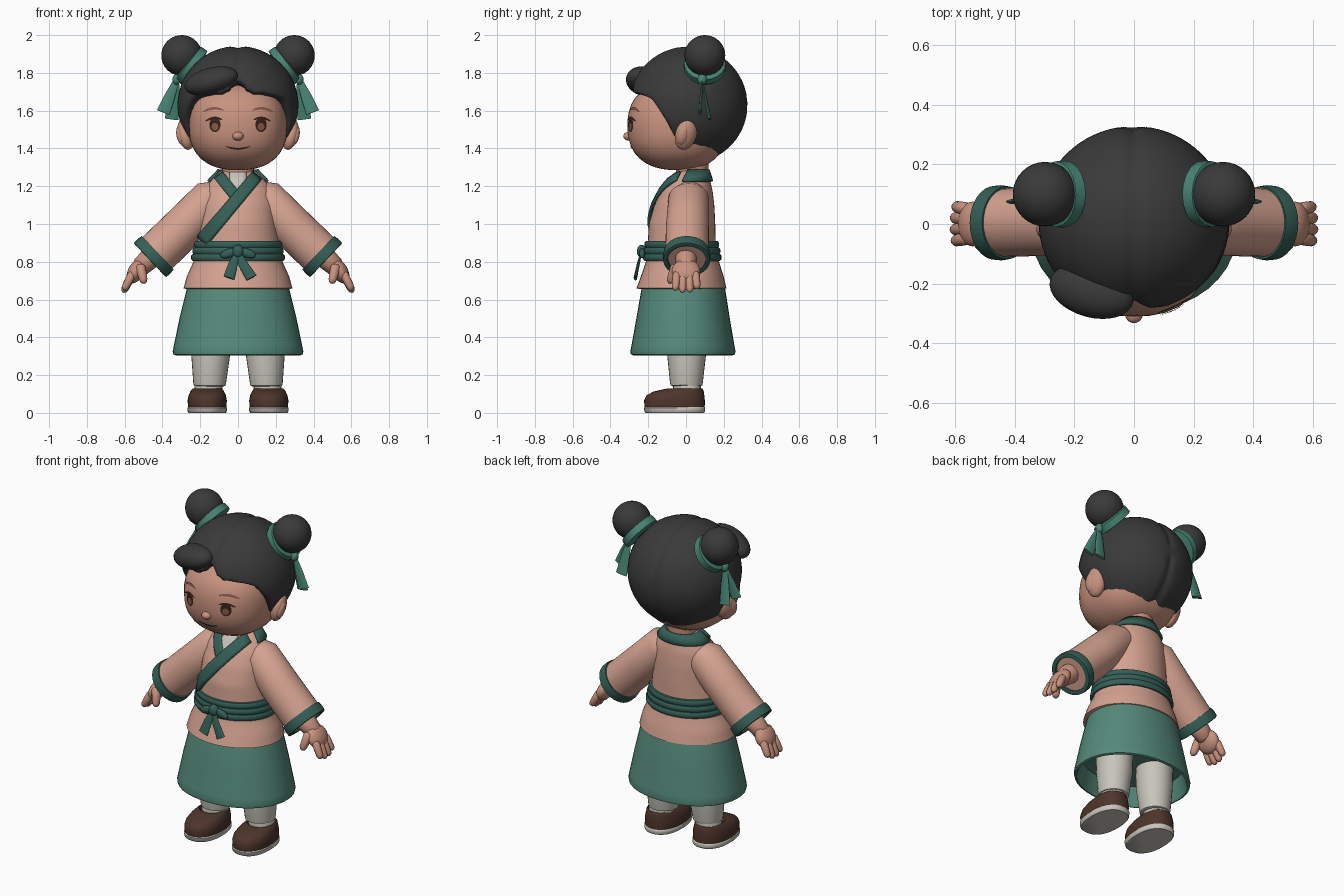
import bpy, bmesh, math
from math import sin, cos, pi, radians
from mathutils import Vector, Euler

if "Cube" in bpy.data.objects:
    bpy.data.objects.remove(bpy.data.objects["Cube"])
V = Vector


def material(name, *rgb):
    m = bpy.data.materials.new(name)
    m.use_nodes = True
    m.diffuse_color = (*rgb, 1)
    m.node_tree.nodes["Principled BSDF"].inputs["Base Color"].default_value = (*rgb, 1)
    return m


SKIN = material("skin", .58, .29, .21)
CLOTH = material("pink cloth", .66, .36, .28)
TEAL = material("teal skirt", .09, .25, .195)
TRIM = material("dark teal trim", .035, .115, .095)
RIBBON = material("ribbon teal", .065, .23, .175)
HAIR = material("charcoal hair", .042, .042, .042)
WHITE = material("off white", .58, .56, .50)
BROWN = material("shoe brown", .075, .035, .024)
DARK = material("eye brown", .04, .016, .012)
BROW = material("brow brown", .25, .10, .07)
made = []


def finish(name, bm, mat):
    bmesh.ops.recalc_face_normals(bm, faces=bm.faces)
    me = bpy.data.meshes.new(name)
    bm.to_mesh(me)
    bm.free()
    me.materials.append(mat)
    ob = bpy.data.objects.new(name, me)
    bpy.context.collection.objects.link(ob)
    made.append(ob)
    return ob


def skin_rows(name, rows, mat, wrap=True, cap=True, thick=0):
    """Bridge rows of points into one surface."""
    bm = bmesh.new()
    vs = [[bm.verts.new(p) for p in r] for r in rows]
    n = len(rows[0])
    for a, b in zip(vs, vs[1:]):
        for i in range(n if wrap else n - 1):
            j = (i + 1) % n
            bm.faces.new((a[i], a[j], b[j], b[i]))
    if wrap and cap:
        bm.faces.new(vs[0])
        bm.faces.new(vs[-1])
    ob = finish(name, bm, mat)
    if thick:
        mod = ob.modifiers.new("thickness", "SOLIDIFY")
        mod.thickness, mod.offset = thick, 0
    return ob


def sgnpow(v, p):
    return math.copysign(abs(v) ** p, v)


def oval(x, z, rx, front, back, p=1, n=40):
    cy, ry = (front + back) / 2, (back - front) / 2
    return [V((x + rx * sgnpow(cos(2 * pi * i / n), p), cy + ry * sgnpow(sin(2 * pi * i / n), p), z)) for i in range(n)]


def stack(name, x, table, mat, p=1):
    return skin_rows(name, [oval(x, z, rx, f, b, p) for z, rx, f, b in table], mat)


def tube(name, pts, radii, mat, flat=1, n=20):
    """Tube with rings square to its overall direction; flat thins it in depth."""
    pts = [V(p) for p in pts]
    d = (pts[-1] - pts[0]).normalized()
    a = d.cross(V((0, 1, 0))).normalized()
    b = a.cross(d)
    rows = [[p + a * r * cos(2 * pi * i / n) + b * r * flat * sin(2 * pi * i / n) for i in range(n)]
            for p, r in zip(pts, radii)]
    return skin_rows(name, rows, mat)


def capsule(name, p, q, r0, r1, mat, flat=1):
    p, q = V(p), V(q)
    ts = [0, .04, .15, .5, .82, .94, 1]
    ks = [.3, .75, 1, 1, .95, .7, .2]
    return tube(name, [p.lerp(q, t) for t in ts], [k * (r0 + (r1 - r0) * t) for t, k in zip(ts, ks)], mat, flat, 12)


def ball(name, loc, r, mat, rot=(0, 0, 0)):
    bm = bmesh.new()
    bmesh.ops.create_uvsphere(bm, u_segments=32, v_segments=20, radius=1)
    e = Euler(rot).to_matrix()
    for v in bm.verts:
        v.co = e @ V([c * k for c, k in zip(v.co, r)]) + V(loc)
    return finish(name, bm, mat)


def lerp_table(table, t):
    for a, b in zip(table, table[1:]):
        if t <= b[0]:
            k = max(0, (t - a[0]) / (b[0] - a[0]))
            return [u + (w - u) * k for u, w in zip(a[1:], b[1:])]
    return table[-1][1:]


# Head, with the face surface reused by the painted features
HC, HR, HP = V((0, -.045, 1.52)), V((.26, .265, .235)), 2.4


def face_y(x, z):
    k = 1 - abs(x / HR.x) ** HP - abs((z - HC.z) / HR.z) ** HP
    return HC.y - HR.y * max(k, 0) ** (1 / HP)


head = ball("head", (0, 0, 0), (1, 1, 1), SKIN)
for v in head.data.vertices:
    k = sum(abs(c) ** HP for c in v.co) ** (-1 / HP)
    v.co = HC + V([c * k * r for c, r in zip(v.co, HR)])
ball("nose", (0, -.3, 1.465), (.03, .032, .024), SKIN)
tube("neck", [(0, .03, 1.2), (0, .035, 1.36)], [.085, .085], SKIN)


def face_disc(name, cx, cz, rx, rz, mat, lift):
    rows = []
    for k in (1, .7, .4, .05):
        pts = [(cx + k * rx * cos(i * pi / 12), cz + k * rz * sin(i * pi / 12)) for i in range(24)]
        rows.append([V((x, face_y(x, z) - lift, z)) for x, z in pts])
    skin_rows(name, rows, mat, cap=False)


def face_arc(name, cx, cz, half, rise, w, mat, tilt=0):
    rows = []
    for i in range(13):
        t = i / 6 - 1
        x, z = cx + half * t, cz + rise * (1 - t * t) + tilt * t
        h = w * (1.05 - t * t) ** .5
        rows.append([V((x, face_y(x, q) - .004, q)) for q in (z - h, z + h)])
    skin_rows(name, rows, mat, wrap=False)


face_arc("mouth", 0, 1.412, .065, -.014, .005, DARK)

for s, side in ((1, "left"), (-1, "right")):
    face_disc(side + "_eye", s * .122, 1.525, .03, .038, DARK, .003)
    face_disc(side + "_iris", s * .122, 1.515, .018, .02, BROW, .005)
    face_arc(side + "_eyelash", s * .128, 1.548, .045, .013, .007, DARK, -s * .004)
    face_arc(side + "_eyebrow", s * .13, 1.598, .055, .014, .007, BROW, -s * .004)
    ball(side + "_ear", (s * .277, 0, 1.475), (.04, .058, .085), SKIN, (-.2, s * .25, s * .3))
    ball(side + "_inner_ear", (s * .30, -.015, 1.47), (.025, .033, .055), SKIN, (-.2, s * .25, s * .3))

# Hair shell: rings grow from the back to a hairline given by angle
HAIRLINE = [(-90, 80), (-52, 80), (-36, 100), (-16, 110), (8, 126), (20, 143), (35, 155), (60, 157), (90, 150)]
CEN, RAD = V((0, .012, 1.63)), V((.32, .316, .312))
rows = []
for k, shrink in [(i / 24, 1) for i in range(1, 25)] + [(1.02, .985), (1.03, .95), (1.03, .88), (1, .7)]:
    row = []
    for i in range(96):
        phi = 2 * pi * i / 96
        up = math.degrees(math.asin(sin(phi)))
        th = radians(lerp_table(HAIRLINE, up)[0]) * k
        d = V((sin(th) * cos(phi), cos(th), sin(th) * sin(phi)))
        groove = 1 - .035 * math.exp(-(d.x / .07) ** 2)
        row.append(CEN + V([c * r for c, r in zip(d, RAD)]) * shrink * groove)
    rows.append(row)
skin_rows("hair", rows, HAIR)
ball("side_swept_bang", (-.142, -.225, 1.757), (.148, .088, .07), HAIR, (.15, -.25, -.27))

# Hair buns with their ties
for s, side in ((1, "left"), (-1, "right")):
    ball(side + "_bun", (s * .298, .1, 1.892), (.108,) * 3, HAIR)
    ax = V((s * .79, 0, .61))
    c = V((s * .25, .1, 1.842))
    tube(side + "_bun_tie", [c - ax * .03, c - ax * .025, c + ax * .015, c + ax * .022],
         [.09, .112, .11, .09], RIBBON)
    knot = V((s * .325, .085, 1.765))
    ball(side + "_ribbon_knot", knot, (.022, .025, .028), RIBBON)
    for name, tip in (("front", (s * .395, .075, 1.59)), ("back", (s * .352, .125, 1.555))):
        tip = V(tip)
        tube(f"{side}_{name}_ribbon", [knot, knot.lerp(tip, .5), tip], [.014, .028, .036], RIBBON, .25)

# Jacket body
TORSO = [(.66, .288, -.262, .214), (.72, .272, -.24, .2), (.8, .236, -.212, .175), (.9, .216, -.202, .157),
         (1, .205, -.197, .155), (1.1, .2, -.168, .15), (1.18, .185, -.128, .14), (1.24, .14, -.085, .125),
         (1.28, .095, -.04, .11)]
body = [(.675, .25, -.225, .18), (.655, .27, -.245, .2)]
body += [(z, *lerp_table(TORSO, z)) for z in [.66 + .62 * i / 30 for i in range(31)]]
stack("jacket", 0, body, CLOTH)


def chest(x, z, lift):
    rx, f, b = lerp_table(TORSO, z)
    return V((x, (f + b) / 2 - (b - f) / 2 * max(0, 1 - (x / rx) ** 2) ** .5 - lift, z))


def lapel(name, p, q, w, lift, mat):
    p, q = V(p), V(q)
    side = V((p.y - q.y, q.x - p.x)).normalized() * w
    rows = []
    for i in range(21):
        c = p.lerp(q, i / 20)
        rows.append([chest(*(c + side * k), lift) for k in (-1, -.5, 0, .5, 1)])
    skin_rows(name, rows, mat, wrap=False, thick=.016)


lapel("undershirt", (0, 1.27), (0, 1.17), .045, .0, WHITE)
lapel("under_lapel", (-.1, 1.255), (.0, 1.13), .028, .004, TRIM)
lapel("over_lapel", (.1, 1.255), (-.19, .91), .032, .012, TRIM)
rows = []
for z in (1.225, 1.25, 1.285):
    rx, f, b = lerp_table(TORSO, z)
    rows.append(oval(0, z, rx + .006, f - .006, b + .008)[-2:] + oval(0, z, rx + .006, f - .006, b + .008)[:23])
skin_rows("back_collar", rows, TRIM, wrap=False, thick=.016)

# Layered belt with a tied bow
for i, z in enumerate((.823, .857, .891)):
    rx, f, b = lerp_table(TORSO, z)
    stack(f"belt_band_{i + 1}", 0, [(z + dz, rx + g, f - g, b + g) for dz, g in
          ((-.021, -.01), (-.018, .01), (-.008, .017), (.008, .017), (.018, .01), (.021, -.01))], TRIM)
ball("belt_knot", (0, -.235, .855), (.03, .025, .035), TRIM)
for s, side in ((1, "left"), (-1, "right")):
    tube(side + "_belt_tail", [(0, -.237, .85), (s * .025, -.252, .79), (s * (.06 + s * .012), -.268, .715)],
         [.014, .025, .03], TRIM, .3)
    ball(side + "_bow_loop", (s * .05, -.232, .845), (.045, .016, .023), TRIM, (0, s * .35, 0))

# Hollow skirt
stack("skirt", 0, [(.72, .25, -.215, .19), (.66, .27, -.235, .207), (.5, .31, -.263, .232), (.36, .339, -.288, .256),
                   (.325, .346, -.295, .262), (.31, .343, -.292, .259), (.305, .33, -.28, .247),
                   (.33, .32, -.27, .238), (.42, .3, -.25, .22)], TEAL, .95)

# Sleeves, hands, legs and shoes
for s, side in ((1, "left"), (-1, "right")):
    def m(x, y, z):
        return V((s * x, y, z))

    tube(side + "_sleeve", [m(.06, .02, 1.19), m(.09, .02, 1.165), m(.14, .015, 1.135), m(.28, .008, .99),
                            m(.46, .004, .815)], [.04, .08, .108, .114, .115], CLOTH, n=32)
    a, b = m(.425, .004, .848), m(.465, .004, .81)
    cuff = [a, a, a.lerp(b, .5), b, a.lerp(b, 1.05), b, a.lerp(b, .3)]
    tube(side + "_cuff", cuff, [.1, .122, .126, .124, .115, .1, .095], TRIM, n=32)
    capsule(side + "_wrist", m(.42, 0, .86), m(.535, 0, .755), .06, .052, SKIN)
    ball(side + "_palm", m(.54, 0, .75), (.042, .075, .07), SKIN, (0, -s * .5, 0))
    for i, (y, drop) in enumerate(((-.052, .012), (-.017, 0), (.019, .002), (.054, .02))):
        capsule(f"{side}_finger_{i + 1}", m(.555, y * .9, .745), m(.608 - drop * .3, y * 1.1, .637 + drop),
                .023, .02, SKIN)
    capsule(side + "_thumb", m(.52, -.05, .785), m(.496, -.088, .685), .028, .021, SKIN)

    tube(side + "_trouser_leg", [m(.145, .003, .45), m(.145, .003, .3), m(.15, .002, .16), m(.15, .002, .145),
                                 m(.15, .002, .14)], [.105, .102, .087, .084, .07], WHITE, n=28)
    tube(side + "_sock", [m(.155, .005, .15), m(.158, .005, .1)], [.073, .076], WHITE)
    stack(side + "_sole", s * .163, [(0, .098, -.213, .096), (.006, .103, -.219, .1), (.026, .105, -.223, .102),
                                     (.032, .1, -.218, .098)], WHITE, .85)
    stack(side + "_shoe", s * .163, [(.03, .101, -.219, .099), (.065, .104, -.222, .1), (.092, .099, -.21, .097),
                                     (.112, .09, -.175, .094), (.125, .082, -.12, .09), (.13, .074, -.09, .085),
                                     (.115, .066, -.075, .075)], BROWN, .88)

# Smooth shading with sharp creases kept
bpy.ops.object.select_all(action="DESELECT")
for ob in made:
    ob.select_set(True)
bpy.context.view_layer.objects.active = made[0]
bpy.ops.object.shade_smooth_by_angle(angle=radians(45))
